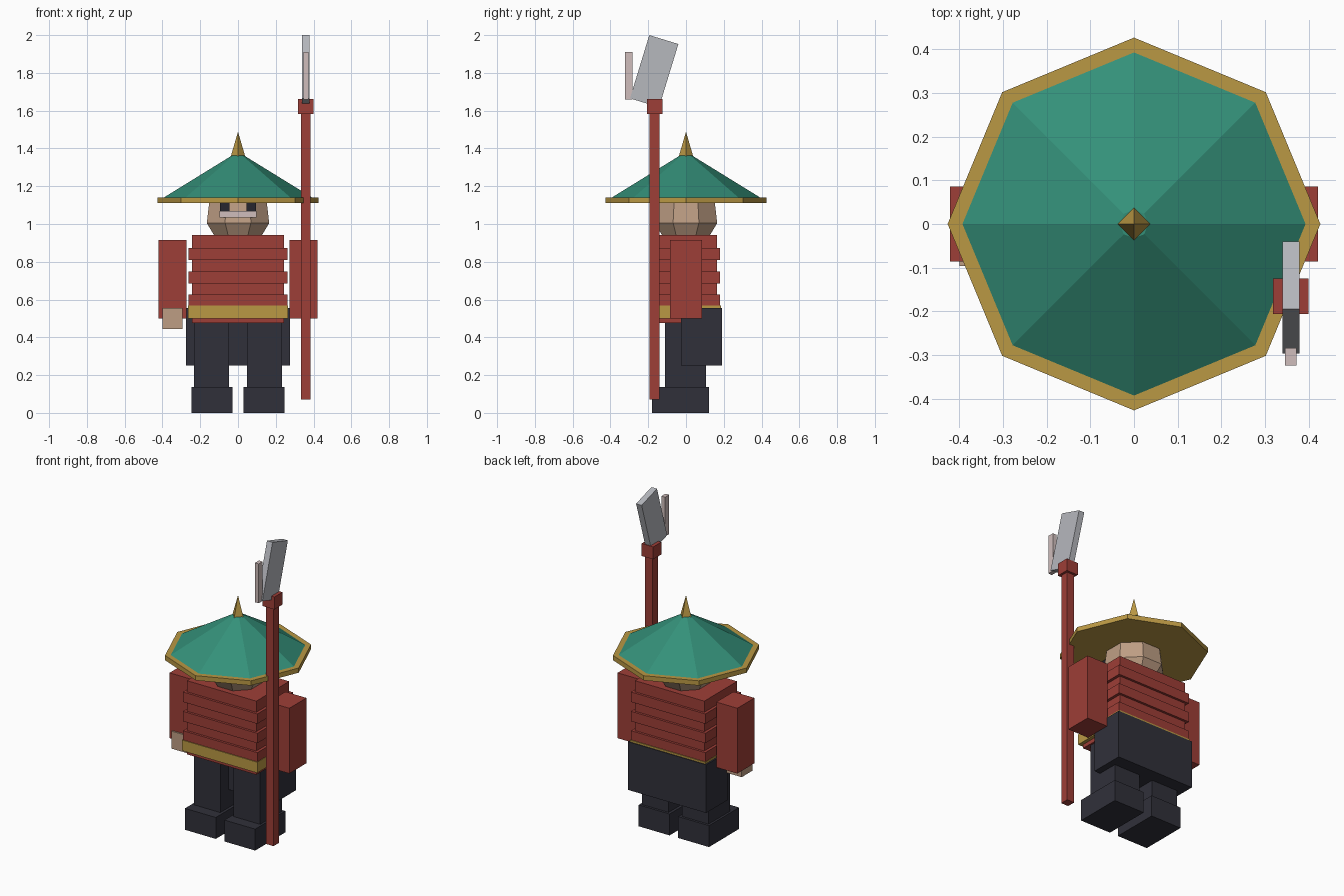
import bpy
import bmesh
import math

if "Cube" in bpy.data.objects:
    bpy.data.objects.remove(bpy.data.objects["Cube"], do_unlink=True)


def linear(c):
    c /= 255
    return c / 12.92 if c <= 0.04045 else ((c + 0.055) / 1.055) ** 2.4


def material(name, r, g, b):
    colour = (linear(r), linear(g), linear(b), 1)
    mat = bpy.data.materials.new(name)
    mat.use_nodes = True
    mat.diffuse_color = colour
    mat.node_tree.nodes["Principled BSDF"].inputs["Base Color"].default_value = colour
    return mat


RED = material("brick red", 158, 62, 55)
GOLD = material("old gold", 186, 152, 68)
GREEN = material("jade green", 52, 144, 121)
SKIN = material("skin", 190, 158, 132)
DARK = material("charcoal cloth", 48, 48, 58)
EYE = material("eye black", 38, 38, 46)
STEEL = material("steel", 182, 184, 190)
PALE = material("pale pink grey", 208, 190, 188)


def finish(name, bm, mat):
    bmesh.ops.recalc_face_normals(bm, faces=bm.faces)
    mesh = bpy.data.meshes.new(name)
    bm.to_mesh(mesh)
    bm.free()
    mesh.materials.append(mat)
    obj = bpy.data.objects.new(name, mesh)
    bpy.context.collection.objects.link(obj)
    return obj


def box(name, mat, x, y, z, tilt=0):
    """Box from (min, max) ranges, optionally tilted about the x axis."""
    bm = bmesh.new()
    bmesh.ops.create_cube(bm, size=1)
    bmesh.ops.scale(bm, verts=bm.verts, vec=[b - a for a, b in (x, y, z)])
    obj = finish(name, bm, mat)
    obj.location = [(a + b) / 2 for a, b in (x, y, z)]
    obj.rotation_euler.x = math.radians(tilt)
    return obj


def wide(half):
    return (-half, half)


def pair(name, mat, inner, outer, y, z):
    box("left_" + name, mat, (inner, outer), y, z)
    box("right_" + name, mat, (-outer, -inner), y, z)


def lathe(name, mat, rings, sides, turn=0):
    """Faceted solid from (radius, height) rings."""
    bm = bmesh.new()
    loops = []
    for r, z in rings:
        angles = [turn + math.tau * i / sides for i in range(sides)]
        loops.append([bm.verts.new((r * math.cos(a), r * math.sin(a), z)) for a in angles])
    for low, high in zip(loops, loops[1:]):
        for i in range(sides):
            j = (i + 1) % sides
            bm.faces.new((low[i], low[j], high[j], high[i]))
    bm.faces.new(loops[0])
    bm.faces.new(loops[-1])
    bmesh.ops.remove_doubles(bm, verts=bm.verts, dist=0.00001)
    return finish(name, bm, mat)


# Legs, boots and the rear skirt of the coat
pair("boot", DARK, 0.03, 0.247, (-0.18, 0.122), (0, 0.136))
pair("leg", DARK, 0.047, 0.233, (-0.11, 0.107), (0.136, 0.5))
box("rear_skirt", DARK, wide(0.275), (-0.026, 0.19), (0.25, 0.556))

# Banded armour torso and belt
box("torso", RED, wide(0.244), wide(0.165), (0.475, 0.943))
for i, z in enumerate((0.563, 0.686, 0.809)):
    box(f"armour_band_{i + 1}", RED, wide(0.262), wide(0.18), (z, z + 0.063))
box("belt", GOLD, wide(0.265), wide(0.185), (0.5, 0.568))

# Arms and the free hand
pair("arm", RED, 0.273, 0.421, wide(0.086), (0.5, 0.915))
box("right_hand", SKIN, (-0.4, -0.293), (-0.096, 0.012), (0.443, 0.554))

# Head with flat front, eyes and moustache
corner = 1 / math.cos(math.pi / 8)
head_rings = [(r * corner, z) for r, z in ((0.12, 0.93), (0.165, 1.005), (0.153, 1.11), (0.1, 1.2))]
lathe("head", SKIN, head_rings, 8, math.pi / 8)
pair("eye", EYE, 0.045, 0.096, (-0.17, -0.14), (1.068, 1.12))
box("moustache", PALE, wide(0.097), (-0.185, -0.14), (1.035, 1.07))

# Conical hat: brim, crown and spike
lathe("hat_brim", GOLD, [(0.427, 1.11), (0.427, 1.14)], 8)
lathe("hat_crown", GREEN, [(0.393, 1.14), (0.033, 1.362)], 8)
lathe("hat_spike", GOLD, [(0.039, 1.355), (0.001, 1.485)], 4)

# Polearm
box("pole", RED, (0.333, 0.385), (-0.193, -0.14), (0.07, 1.59))
box("pole_collar", RED, (0.318, 0.4), (-0.206, -0.125), (1.583, 1.662))
box("blade", STEEL, (0.34, 0.379), (-0.249, -0.088), (1.634, 1.984), tilt=-17)
box("blade_hook", PALE, (0.346, 0.372), (-0.324, -0.284), (1.66, 1.91))
